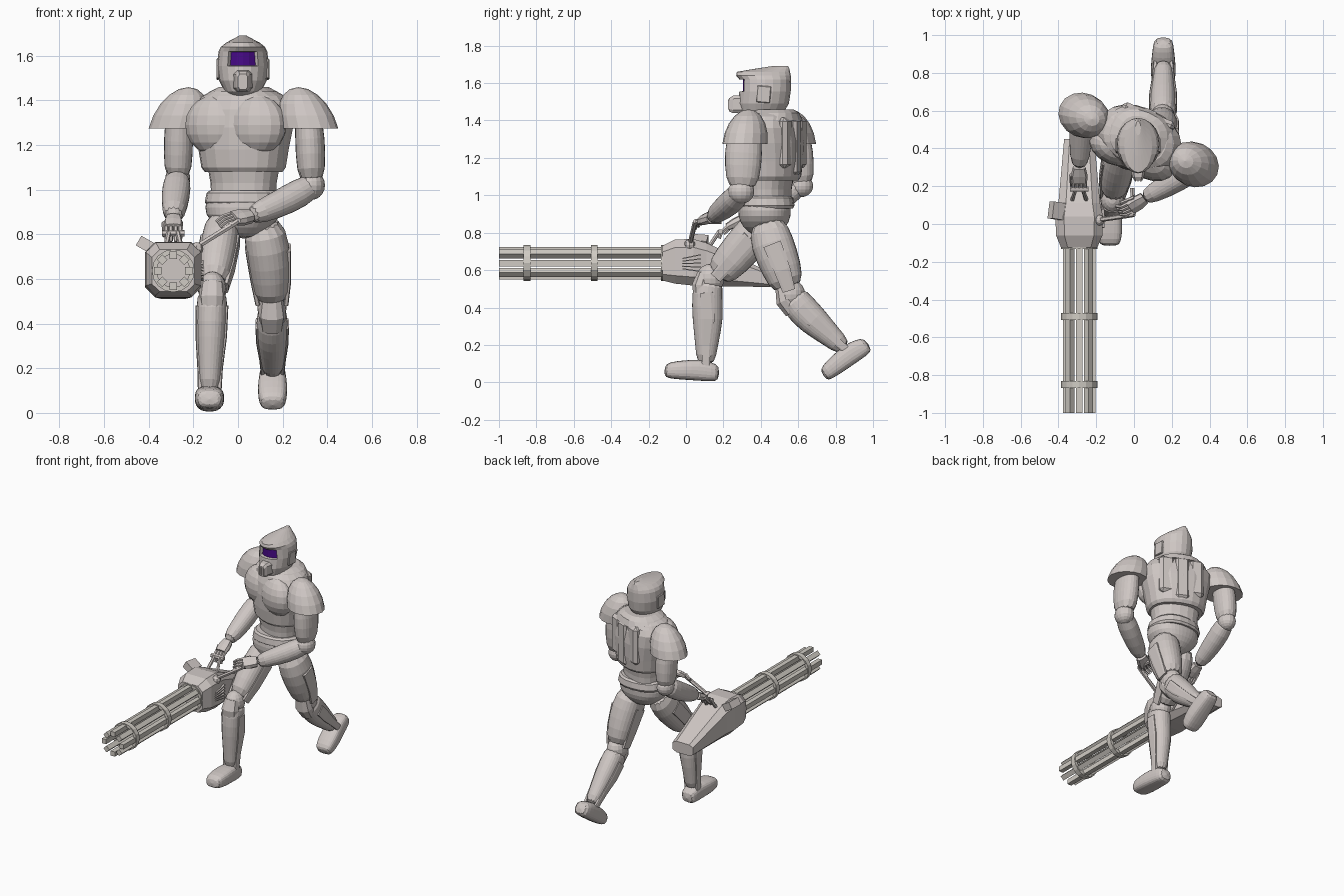
import bpy, bmesh, math
from mathutils import Vector, Matrix

if "Cube" in bpy.data.objects:
    bpy.data.objects.remove(bpy.data.objects["Cube"])

def material(name, col):
    m = bpy.data.materials.new(name)
    m.diffuse_color = (*col, 1)
    m.use_nodes = True
    m.node_tree.nodes["Principled BSDF"].inputs["Base Color"].default_value = m.diffuse_color
    return m

GREY = material("warm grey armour", (0.62, 0.57, 0.55))
STEEL = material("pale gun metal", (0.63, 0.60, 0.55))
PURPLE = material("purple visor", (0.065, 0.003, 0.25))

def finish(bm, name, mat=GREY):
    bmesh.ops.recalc_face_normals(bm, faces=bm.faces)
    me = bpy.data.meshes.new(name)
    bm.to_mesh(me)
    bm.free()
    ob = bpy.data.objects.new(name, me)
    bpy.context.collection.objects.link(ob)
    me.materials.append(mat)
    return ob

def soften(ob):
    ob.modifiers.new("rounding", 'SUBSURF').levels = 1
    return ob

def tube(name, pts, n=12, ref=(1, 0, 0), axis=None, p=2.2, mat=GREY, turn=0.0):
    """Loft superellipse sections; each point is x, y, z, half width, half depth."""
    bm, rings = bmesh.new(), []
    cs = [Vector(q[:3]) for q in pts]
    for i, q in enumerate(pts):
        t = Vector(axis) if axis else (cs[min(i + 1, len(cs) - 1)] - cs[max(i - 1, 0)])
        t.normalize()
        u = Vector(ref) - t * t.dot(Vector(ref))
        u.normalize()
        v = t.cross(u)
        ring = []
        for k in range(n):
            a = 2 * math.pi * k / n + turn
            c, s = math.cos(a), math.sin(a)
            c = math.copysign(abs(c) ** (2 / p), c)
            s = math.copysign(abs(s) ** (2 / p), s)
            ring.append(bm.verts.new(cs[i] + u * c * q[3] + v * s * q[4]))
        rings.append(ring)
    for r0, r1 in zip(rings, rings[1:]):
        for k in range(n):
            bm.faces.new((r0[k], r0[(k + 1) % n], r1[(k + 1) % n], r1[k]))
    bm.faces.new(rings[0])
    bm.faces.new(rings[-1])
    return finish(bm, name, mat)

def box(name, c, size, rot=None, bevel=0.0, mat=GREY):
    bm = bmesh.new()
    M = Matrix.Translation(c) @ (rot or Matrix()) @ Matrix.Diagonal((*size, 1))
    bmesh.ops.create_cube(bm, size=1, matrix=M)
    if bevel:
        bmesh.ops.bevel(bm, geom=bm.edges[:], offset=bevel, segments=1, affect='EDGES')
    return finish(bm, name, mat)

def ball(name, c, r, rot=None, cut=False, seg=16, rings=10, shear=0.0):
    bm = bmesh.new()
    bmesh.ops.create_uvsphere(bm, u_segments=seg, v_segments=rings, radius=1)
    if cut:
        bmesh.ops.bisect_plane(bm, geom=bm.verts[:] + bm.edges[:] + bm.faces[:], dist=1e-4,
                               plane_co=(0, 0, 0), plane_no=(0, 0, 1), clear_inner=True)
        bmesh.ops.holes_fill(bm, edges=[e for e in bm.edges if e.is_boundary], sides=0)
    for v in bm.verts:
        v.co = Vector((v.co.x * r[0] + shear * v.co.z, v.co.y * r[1], v.co.z * r[2]))
    bm.transform(Matrix.Translation(c) @ (rot or Matrix()))
    return finish(bm, name)

YAW = Matrix.Rotation(math.radians(-23), 4, 'Z')
SIDE = tuple(YAW.to_3x3() @ Vector((1, 0, 0)))
def chest(x, y, z):
    return Vector((0.025, 0.45, z)) + YAW.to_3x3() @ Vector((x, y, 0))

# Torso: abdomen, rib plate, broad chest plates, collar and back panels
def stack(name, rows, cx=0.025, cy=0.45, ref=SIDE, n=20, p=2.3):
    return tube(name, [(cx, cy, z, a, b) for z, a, b in rows], n, ref, (0, 0, 1), p)

stack("abdomen", [(0.95, .145, .115), (1.03, .15, .115), (1.12, .165, .13)], cy=0.44)
stack("torso", [(1.08, .175, .14), (1.10, .19, .155), (1.18, .203, .165), (1.28, .225, .168),
                (1.36, .232, .158), (1.42, .19, .135), (1.44, .15, .115)])
for s, label in ((-1, "right"), (1, "left")):
    ball(label + "_chest_plate", chest(s * .1, -.088, 1.29), (.142, .095, .135), YAW)
    box(label + "_back_panel", chest(s * .1, .128, 1.28), (.1, .055, .27), YAW, .02)
box("spine_panel", chest(0, .145, 1.26), (.09, .045, .3), YAW, .015)
stack("collar", [(1.40, .19, .15), (1.44, .15, .135), (1.46, .11, .105)], cy=0.465)
stack("neck", [(1.38, .075, .08), (1.48, .07, .08)], cy=0.43, n=10)

# Pelvis and belt
soften(stack("pelvis", [(0.78, .05, .06), (0.83, .12, .12), (0.89, .18, .145), (0.95, .17, .14),
                        (1.0, .155, .125)], cy=0.42, ref=(1, 0, 0)))
stack("belt", [(0.93, .165, .142), (0.945, .174, .15), (0.985, .166, .144), (0.997, .152, .132)],
      cy=0.43, ref=(1, 0, 0))

# Helmet: z, front y, back y, half width; recessed visor faces picked by position
rows = [(1.41, .33, .48, .055), (1.44, .29, .52, .082), (1.49, .278, .55, .107), (1.555, .285, .56, .117),
        (1.62, .285, .562, .109), (1.64, .268, .56, .099), (1.66, .272, .556, .074), (1.675, .36, .553, .045),
        (1.692, .47, .545, .014)]
helmet = tube("helmet", [(.022, (f + b) / 2, z, a, (b - f) / 2) for z, f, b, a in rows],
              20, axis=(0, 0, 1), p=2.0)
helmet.data.materials.append(PURPLE)
bm = bmesh.new()
bm.from_mesh(helmet.data)
visor = [f for f in bm.faces if 1.56 < f.calc_center_median().z < 1.615
         and abs(f.calc_center_median().x - .022) < .062 and f.calc_center_median().y < .4]
rim = bmesh.ops.inset_region(bm, faces=visor, thickness=.002, depth=-.02, use_even_offset=True)
for f in visor:
    f.material_index = 1
for f in rim["faces"]:
    f.material_index = 0
bm.to_mesh(helmet.data)
bm.free()
tube("mouth_guard", [(.022, .3, 1.488, .045, .05), (.022, .25, 1.486, .032, .048),
                     (.022, .23, 1.484, .022, .036)], 8, axis=(0, -1, 0), p=4, turn=math.pi / 8)
for k in (-1, 0, 1):
    box("mouth_slat", (.022 + k * .014, .23, 1.485), (.006, .01, .055))
for s in (-1, 1):
    box("ear_plate", (.022 + s * .112, .415, 1.54), (.014, .075, .09),
        Matrix.Rotation(math.radians(-5), 4, 'X'), .004)

# Shoulder domes, crowns leaning towards the neck
for label, c, s in (("right", (-.268, .575, 1.275), 1), ("left", (.317, .315, 1.275), -1)):
    ball(label + "_shoulder_dome", c, (.135, .118, .185), YAW, True, shear=s * .05)

# Arms
soften(tube("right_upper_arm", [(-.26, .57, 1.40, .05, .06), (-.265, .59, 1.29, .068, .087),
     (-.268, .605, 1.16, .068, .085), (-.27, .615, 1.04, .06, .068)]))
ball("right_elbow", (-.27, .615, 1.05), (.056, .065, .06))
soften(tube("right_forearm", [(-.272, .61, 1.06, .055, .055), (-.275, .55, 1.01, .068, .07),
     (-.283, .43, .94, .063, .063), (-.29, .29, .87, .046, .047)]))
soften(tube("left_upper_arm", [(.30, .32, 1.40, .05, .07), (.32, .31, 1.29, .067, .102),
     (.325, .305, 1.16, .071, .105), (.33, .30, 1.02, .06, .08)]))
ball("left_elbow", (.33, .295, 1.02), (.06, .07, .065))
soften(tube("left_forearm", [(.355, .305, 1.035, .05, .05), (.28, .265, .985, .07, .07),
     (.16, .195, .925, .062, .062), (.045, .132, .878, .044, .046)], ref=(0, 1, 0)))

# Hands: palm, four curled fingers and a thumb
def hand(label, wrist, knuckle, across, curl):
    w, k, ac, cu = map(Vector, (wrist, knuckle, across, curl))
    tube(label + "_palm", [(*w, .034, .026), (*((w + k) / 2), .044, .026), (*k, .042, .02)],
         8, ref=across, p=3)
    for i in range(4):
        b = k + ac * (i - 1.5) * .021
        m = b + (k - w).normalized() * .03 + cu * .012
        e = m + cu * .038
        tube(label + "_finger", [(*b, .011, .012), (*m, .01, .011), (*e, .008, .009)], 6, ref=across)
    b = (w + k) / 2 + ac * -.04
    e = b + (k - w) * .6 + cu * .035
    tube(label + "_thumb", [(*b, .013, .013), (*e, .009, .009)], 6, ref=across)

hand("right_hand", (-.29, .30, .872), (-.29, .22, .83), (1, 0, 0), (0, -.3, -.95))
hand("left_hand", (.055, .137, .882), (-.02, .085, .872), (.4, -.7, -.55), (-.8, .1, -.6))

# Legs with thin side panels
def leg(label, thigh, shin):
    for part, pts in (("thigh", thigh), ("shin", shin)):
        soften(tube(label + "_" + part, pts, 14))
        for s in (-1, 1):
            tube(label + "_" + part + "_panel",
                 [(q[0] + s * q[3] * .88, q[1], q[2], .011, q[4] * .42) for q in pts[1:]], 8, p=4,
                 turn=math.pi / 8)
    q = shin[0]
    ball(label + "_knee", (q[0], q[1], q[2]), (q[3] * .96, q[4] * .96, q[4]))

leg("right", [(-.065, .42, .88, .075, .09), (-.08, .345, .77, .09, .112), (-.1, .24, .65, .085, .102),
              (-.112, .16, .56, .066, .08)],
    [(-.115, .13, .555, .066, .078), (-.117, .11, .48, .072, .082), (-.12, .118, .34, .068, .087),
     (-.125, .11, .2, .053, .061), (-.127, .105, .09, .048, .052)])
leg("left", [(.105, .43, .87, .09, .1), (.135, .46, .74, .105, .122), (.147, .515, .6, .092, .11),
             (.152, .55, .49, .072, .085)],
    [(.152, .56, .47, .068, .08), (.153, .61, .40, .073, .088), (.154, .68, .33, .071, .086),
     (.155, .77, .25, .056, .062), (.155, .855, .175, .047, .05)])
for label, pts in (("right", [(-.115, .10, .585, .05, .04), (-.116, .085, .52, .06, .055),
                              (-.117, .085, .44, .05, .045)]),
                   ("left", [(.152, .515, .51, .05, .04), (.153, .535, .44, .062, .058),
                             (.153, .575, .38, .05, .05)])):
    tube(label + "_kneecap", pts, 10)

# Boots: toe to heel, with half width, sole and top heights
def boot(label, origin, deg):
    prof = [(-.004, .046, .012, .066), (.02, .062, -.001, .09), (.1, .07, -.002, .104),
            (.18, .063, -.002, .116), (.25, .057, -.001, .104), (.292, .046, .006, .085)]
    ob = tube(label + "_boot", [(0, y, (lo + hi) / 2, a, (hi - lo) / 2) for y, a, lo, hi in prof],
              12, axis=(0, 1, 0), p=3.2, turn=math.pi / 12)
    ob.data.transform(Matrix.Translation(origin) @ Matrix.Rotation(math.radians(deg), 4, 'X'))
    soften(ob)

boot("right", (-.128, -.115, .022), -4)
boot("left", (.155, .76, .004), 34)

# Gun: barrels and rings
GX, GZ = -.29, .637
for k in range(8):
    a = k * math.pi / 4
    box("barrel", (GX + .07 * math.cos(a), -.54, GZ + .07 * math.sin(a)), (.033, .92, .033),
        Matrix.Rotation(-a, 4, 'Y'), mat=STEEL)
for y in (-.85, -.49, -.115):
    bm = bmesh.new()
    bmesh.ops.create_cone(bm, cap_ends=False, segments=16, radius1=.096, radius2=.096, depth=.036,
                          matrix=Matrix.Translation((GX, y, GZ)) @ Matrix.Rotation(math.pi / 2, 4, 'X'))
    ring = finish(bm, "barrel_ring", STEEL)
    mod = ring.modifiers.new("thickness", 'SOLIDIFY')
    mod.thickness, mod.offset = .022, -1

# Gun housing: y, half width, bottom, top
tube("gun_housing", [(GX, y, (lo + hi) / 2, w, (hi - lo) / 2) for y, w, lo, hi in
     ((-.125, .1, .54, .735), (-.06, .128, .523, .768), (.04, .131, .512, .772), (.11, .115, .51, .75),
      (.45, .083, .508, .59))], 8, axis=(0, 1, 0), p=3.9, turn=math.pi / 8)
for k in range(5):
    box("vent_slat", (GX + .125, .03, .60 + k * .018), (.02, .1, .006),
        Matrix.Rotation(math.radians(k * 5 - 8), 4, 'X'))
box("ammo_port", (-.41, .07, .752), (.07, .09, .05),
    Matrix.Rotation(math.radians(30), 4, 'Y') @ Matrix.Rotation(math.radians(-8), 4, 'Z'))

# Gun handles
def rod(name, path, r=.011):
    for a, b in zip(path, path[1:]):
        tube(name, [(*a, r, r), (*b, r, r)], 6, ref=(.3, .9, .2))

rod("side_handle", [(-.2, .02, .735), (-.03, .045, .84), (0, .05, .86), (-.01, .19, .86)], .013)
ball("side_handle_joint", (-.185, .02, .735), (.03, .03, .03), seg=8, rings=6)
for s in (-1, 1):
    rod("rear_handle_post", [(GX + s * .04, .12, .72), (GX + s * .02, .18, .81)])
rod("rear_handle_grip", [(GX - .05, .185, .805), (GX + .05, .185, .805)], .014)
